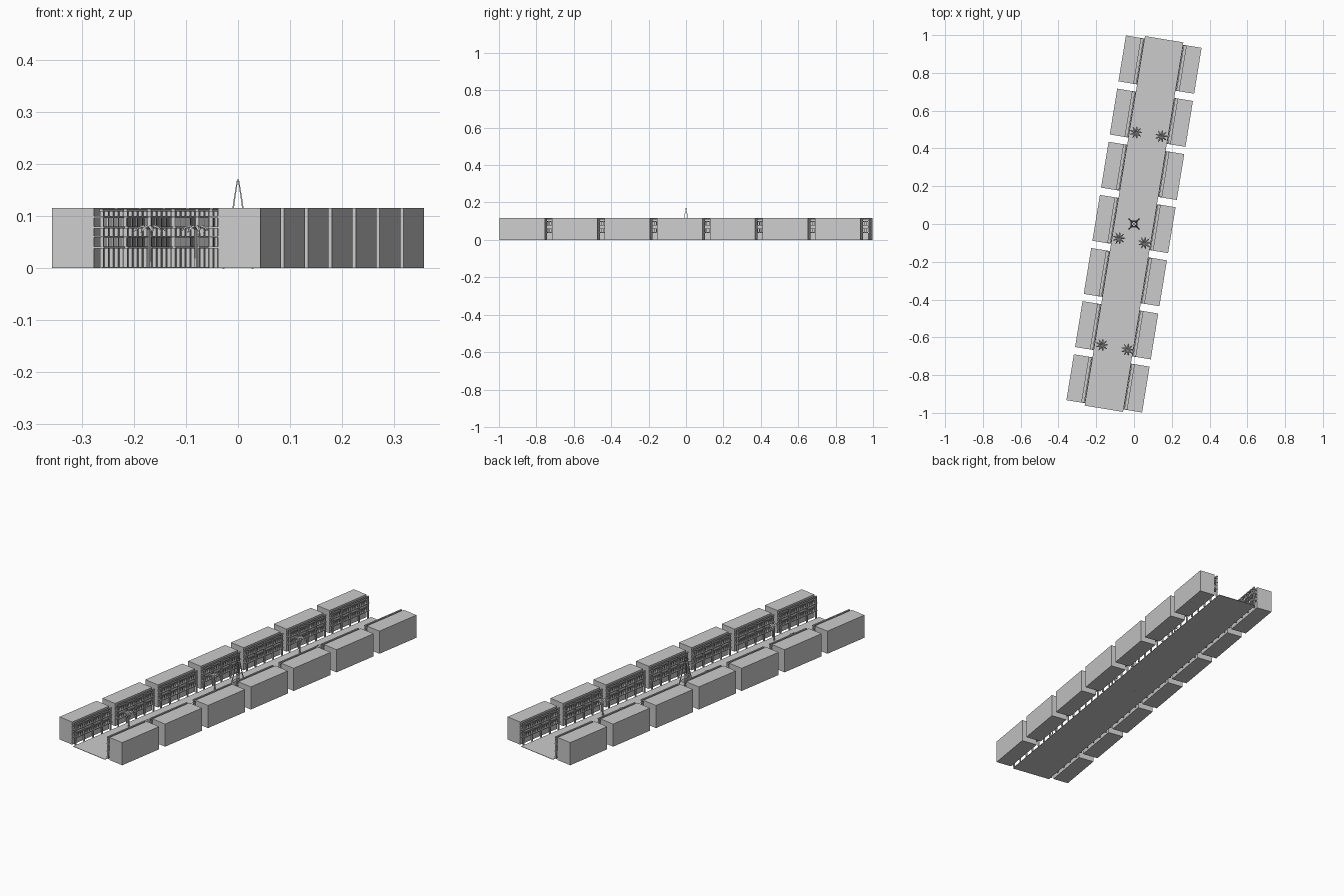
import bpy, bmesh, math
from mathutils import Matrix, Vector

cube = bpy.data.objects.get("Cube")
if cube:
    bpy.data.objects.remove(cube)

TURN = Matrix.Rotation(math.radians(-9.27), 4, 'Z')   # street runs askew to the axes

grey = bpy.data.materials.new("plain grey")
grey.use_nodes = True
grey.diffuse_color = (0.6, 0.6, 0.6, 1)
grey.node_tree.nodes["Principled BSDF"].inputs["Base Color"].default_value = (0.6, 0.6, 0.6, 1)


def finish(name, bm, matrix):
    mesh = bpy.data.meshes.new(name)
    bmesh.ops.recalc_face_normals(bm, faces=bm.faces)
    bm.to_mesh(mesh)
    bm.free()
    mesh.materials.append(grey)
    ob = bpy.data.objects.new(name, mesh)
    ob.matrix_world = matrix
    bpy.context.collection.objects.link(ob)
    return ob


def box(bm, x0, x1, y0, y1, z0, z1):
    m = Matrix.Translation(((x0 + x1) / 2, (y0 + y1) / 2, (z0 + z1) / 2))
    bmesh.ops.create_cube(bm, size=1, matrix=m @ Matrix.Diagonal((x1 - x0, y1 - y0, z1 - z0, 1)))


def strut(bm, a, b, r0, r1, sides=4):
    a, b = Vector(a), Vector(b)
    m = Matrix.Translation((a + b) / 2) @ (b - a).to_track_quat('Z', 'Y').to_matrix().to_4x4()
    bmesh.ops.create_cone(bm, cap_ends=True, segments=sides, radius1=r0, radius2=r1,
                          depth=(b - a).length, matrix=m)


# Street slab
bm = bmesh.new()
box(bm, -0.103, 0.103, -0.991, 0.991, 0, 0.002)
finish("street", bm, TURN)

# House blocks with two balconies on posts, facing the street
LENGTH, PITCH, HEIGHT = 0.246, 0.285, 0.116
WALL, EDGE = 0.121, 0.103
HALF = LENGTH / 2
POSTS, BALUSTERS = 5, 21


def house_block(bm):
    box(bm, WALL, 0.203, -HALF, HALF, 0, HEIGHT)


def gallery(bm):
    for i in range(POSTS):
        y = -HALF + 0.006 + i * (LENGTH - 0.012) / (POSTS - 1)
        box(bm, EDGE, EDGE + 0.007, y - 0.003, y + 0.003, 0, HEIGHT - 0.004)
    box(bm, EDGE, EDGE + 0.007, -HALF, HALF, HEIGHT - 0.007, HEIGHT - 0.002)
    for floor in (0.038, 0.076):
        box(bm, EDGE - 0.002, WALL, -HALF, HALF, floor, floor + 0.004)
        top = floor + 0.021
        box(bm, EDGE, EDGE + 0.004, -HALF, HALF, top, top + 0.003)
        for i in range(BALUSTERS):
            y = -HALF + 0.003 + i * (LENGTH - 0.006) / (BALUSTERS - 1)
            box(bm, EDGE + 0.001, EDGE + 0.003, y - 0.0015, y + 0.0015, floor, top)
        # Side rails
        for y in (-HALF + 0.002, HALF - 0.002):
            box(bm, EDGE, WALL, y - 0.002, y + 0.002, top, top + 0.003)


for side, turn in (("left", 0), ("right", math.pi)):
    for k in range(7):
        place = TURN @ Matrix.Rotation(turn, 4, 'Z') @ Matrix.Translation((0, (k - 3) * PITCH, 0))
        for part, build in (("house_block", house_block), ("gallery", gallery)):
            bm = bmesh.new()
            build(bm)
            finish(f"{side}_{part}_{k + 1}", bm, place)

# Lattice tower in the middle
bm = bmesh.new()
levels = [(0, 0.028), (0.04, 0.02), (0.08, 0.0135), (0.125, 0.008), (0.17, 0.001)]
corners = [(1, 1), (-1, 1), (-1, -1), (1, -1)]
for (z0, w0), (z1, w1) in zip(levels, levels[1:]):
    for i, (cx, cy) in enumerate(corners):
        strut(bm, (cx * w0, cy * w0, z0), (cx * w1, cy * w1, z1), 0.0032 - z0 * 0.01, 0.0032 - z1 * 0.01)
        nx, ny = corners[(i + 1) % 4]
        if z1 < 0.1:
            strut(bm, (cx * w1, cy * w1, z1), (nx * w1, ny * w1, z1), 0.002, 0.002)
finish("tower", bm, Matrix())

# Palm trees
bm_spots = [(0.01, 0.485), (0.145, 0.465), (-0.08, -0.075),
            (0.055, -0.1), (-0.17, -0.64), (-0.035, -0.665)]
for n, (px, py) in enumerate(bm_spots):
    bm = bmesh.new()
    strut(bm, (0, 0, 0), (0, 0, 0.074), 0.004, 0.0025, 6)
    for i in range(9):
        spin = Matrix.Rotation(i * math.tau / 9, 3, 'Z')
        ridge, left, right = [], [], []
        for r, z, w in ((0, 0.074, 0.002), (0.012, 0.083, 0.005), (0.024, 0.079, 0.004), (0.034, 0.068, 0.0005)):
            ridge.append(bm.verts.new(spin @ Vector((r, 0, z))))
            left.append(bm.verts.new(spin @ Vector((r, w, z - w * 0.6))))
            right.append(bm.verts.new(spin @ Vector((r, -w, z - w * 0.6))))
        for j in range(3):
            bm.faces.new((ridge[j], ridge[j + 1], left[j + 1], left[j]))
            bm.faces.new((right[j], right[j + 1], ridge[j + 1], ridge[j]))
    finish(f"palm_{n + 1}", bm, Matrix.Translation((px, py, 0)))
